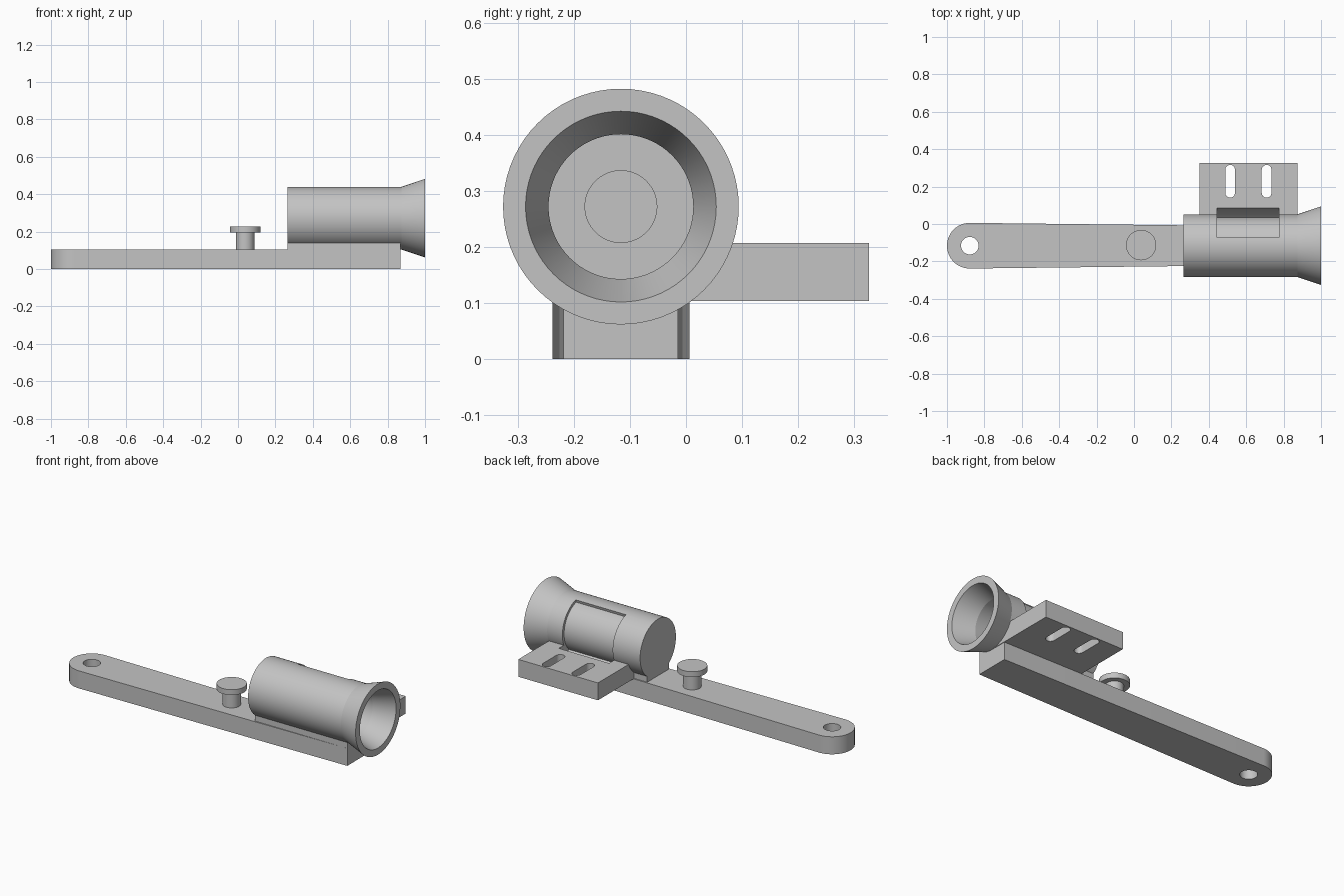
import bpy, bmesh
from math import sin, cos, pi, radians
from mathutils import Matrix

if "Cube" in bpy.data.objects:
    bpy.data.objects.remove(bpy.data.objects["Cube"])

grey = bpy.data.materials.new("plain grey")
grey.use_nodes = True
colour = (0.55, 0.55, 0.55, 1)
grey.diffuse_color = colour
grey.node_tree.nodes["Principled BSDF"].inputs["Base Color"].default_value = colour

AXIS_Y, AXIS_Z = -0.116, 0.272      # barrel axis, parallel to x
ALONG_X = Matrix.Translation((0, AXIS_Y, AXIS_Z)) @ Matrix.Rotation(pi / 2, 4, 'Y')


def finish(name, bm, matrix=Matrix()):
    bm.transform(matrix)
    bmesh.ops.remove_doubles(bm, verts=bm.verts, dist=1e-5)
    bmesh.ops.recalc_face_normals(bm, faces=bm.faces)
    mesh = bpy.data.meshes.new(name)
    bm.to_mesh(mesh)
    bm.free()
    mesh.materials.append(grey)
    obj = bpy.data.objects.new(name, mesh)
    bpy.context.collection.objects.link(obj)
    return obj


def prism(name, outline, low, high, matrix=Matrix()):
    """Extrude a flat outline from low to high along local z."""
    bm = bmesh.new()
    face = bm.faces.new([bm.verts.new((x, y, low)) for x, y in outline])
    top = bmesh.ops.extrude_face_region(bm, geom=[face])["geom"]
    verts = [v for v in top if isinstance(v, bmesh.types.BMVert)]
    bmesh.ops.translate(bm, verts=verts, vec=(0, 0, high - low))
    return finish(name, bm, matrix)


def lathe(name, profile, matrix, steps=72):
    """Turn a (radius, height) profile about local z."""
    bm = bmesh.new()
    verts = [bm.verts.new((r, 0, h)) for r, h in profile]
    edges = [bm.edges.new(pair) for pair in zip(verts, verts[1:])]
    bmesh.ops.spin(bm, geom=verts + edges, cent=(0, 0, 0), axis=(0, 0, 1),
                   angle=2 * pi, steps=steps, use_merge=True)
    return finish(name, bm, matrix)


def arc(cx, cy, radius, start, end, steps=32):
    angles = [radians(start + (end - start) * i / steps) for i in range(steps + 1)]
    return [(cx + radius * cos(a), cy + radius * sin(a)) for a in angles]


def box(x0, x1, y0, y1):
    return [(x0, y0), (x1, y0), (x1, y1), (x0, y1)]


def cut(obj, *cutters):
    for cutter in cutters:
        cutter.hide_render = True
        mod = obj.modifiers.new("cut", 'BOOLEAN')
        mod.operation, mod.solver, mod.object = 'DIFFERENCE', 'EXACT', cutter
    bpy.context.view_layer.update()
    graph = bpy.context.evaluated_depsgraph_get()
    mesh = bpy.data.meshes.new_from_object(obj.evaluated_get(graph))
    obj.modifiers.clear()
    obj.data = mesh


# Tapered arm with a round end and a pivot hole
HOLE_X = -0.878
arm = prism("arm", arc(HOLE_X, AXIS_Y, 0.122, 90, 270)
            + [(0.87, AXIS_Y - 0.102), (0.87, AXIS_Y + 0.102)], 0, 0.104)
pivot_hole = prism("pivot_hole_cutter", arc(HOLE_X, AXIS_Y, 0.047, 0, 350, 35), -0.1, 0.3)
cut(arm, pivot_hole)

# Flared barrel with a blind bore and a shallow recess in its floor
barrel = lathe("barrel", [(0, 0.265), (0.168, 0.265), (0.168, 0.875), (0.21, 1.0),
                          (0.17, 1.0), (0.129, 0.875), (0.129, 0.33),
                          (0.064, 0.33), (0.064, 0.305), (0, 0.305)], ALONG_X)

# Cradle block and side plate, both hollowed where the barrel passes
cradle = prism("cradle", box(0.265, 0.87, AXIS_Y - 0.102, AXIS_Y + 0.102), 0.05, 0.16)
side_plate = prism("side_plate", box(0.35, 0.873, -0.1, 0.326), 0.104, 0.207)
bore = prism("bore_cutter", arc(0, 0, 0.148, 0, 355, 71), 0.2, 1.1, ALONG_X)

# Two long mounting slots
slots = [prism("slot_cutter", arc(x, 0.29, 0.026, 0, 180, 16)
               + arc(x, 0.167, 0.026, 180, 360, 16), 0, 0.4)
         for x in (0.514, 0.709)]

# Curved strap channel behind the barrel; local y is world y
channel = prism("strap_channel_cutter", arc(0, 0, 0.152, 30, 150)
                + arc(0, 0, 0.212, 150, 30), 0.445, 0.775,
                ALONG_X @ Matrix.Rotation(radians(15), 4, 'Z'))
cut(cradle, bore)
cut(side_plate, bore, channel, *slots)
cut(barrel, channel)

# Headed peg on the arm
peg = lathe("peg", [(0, 0.09), (0.049, 0.09), (0.049, 0.195), (0.081, 0.195),
                    (0.081, 0.227), (0, 0.227)],
            Matrix.Translation((0.038, AXIS_Y + 0.003, 0)), 48)

for helper in [pivot_hole, bore, channel] + slots:
    bpy.data.objects.remove(helper)

# Smooth the round faces, keep edges crisp
for obj in bpy.context.selected_objects:
    obj.select_set(False)
for obj in (arm, barrel, cradle, side_plate, peg):
    obj.select_set(True)
bpy.context.view_layer.objects.active = arm
bpy.ops.object.shade_smooth_by_angle(angle=radians(15))
